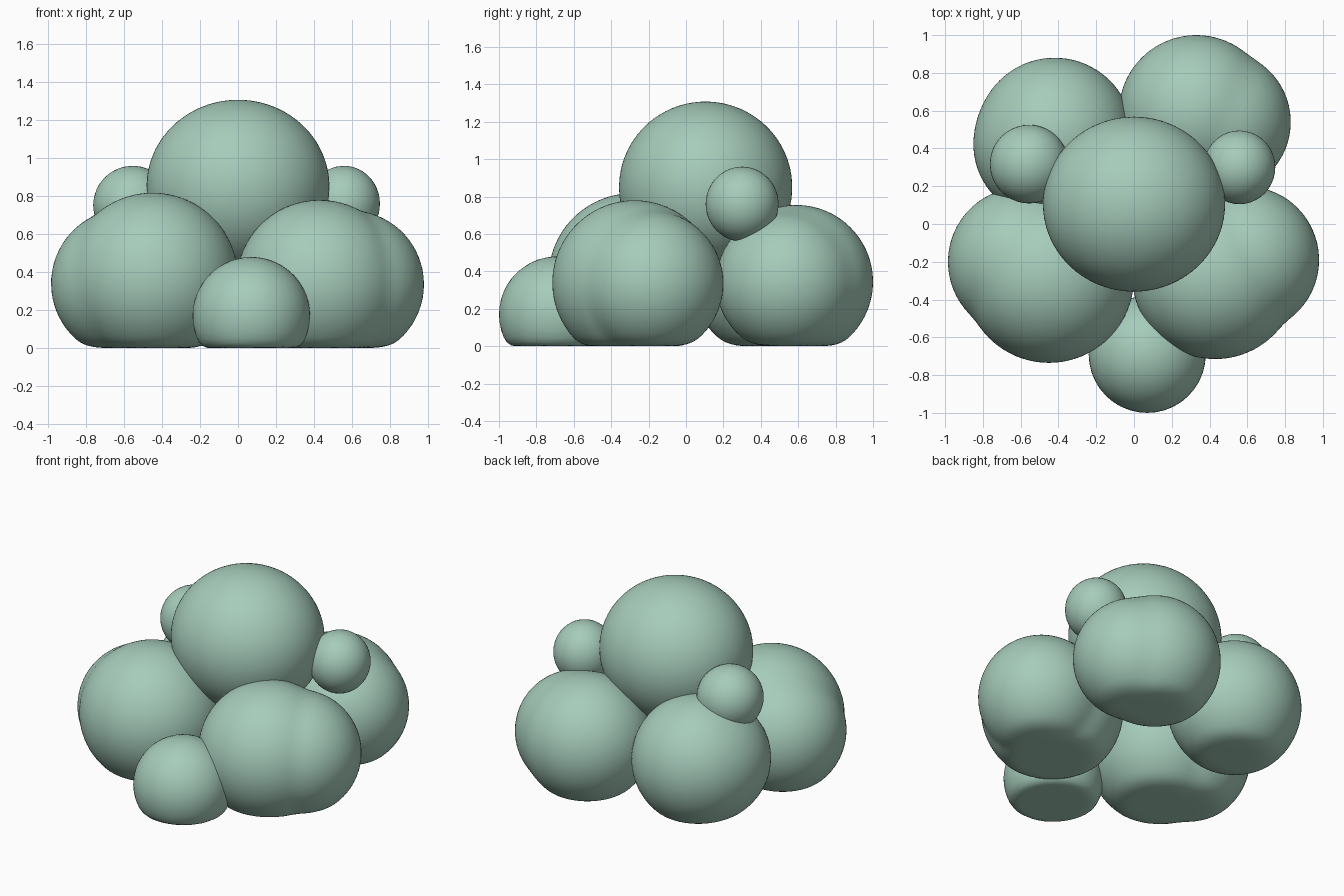
import bpy, bmesh, math
from mathutils import Vector

if "Cube" in bpy.data.objects:
    bpy.data.objects.remove(bpy.data.objects["Cube"])

green = bpy.data.materials.new("sage_green")
green.diffuse_color = (0.381, 0.604, 0.497, 1)
green.use_nodes = True
green.node_tree.nodes["Principled BSDF"].inputs["Base Color"].default_value = green.diffuse_color


def smooth_max(a, b, k):
    h = max(k - abs(a - b), 0) / k
    return max(a, b) + h * h * k / 4


def exit_distance(origin, d, centre, radii):
    # distance from an inner point to an ellipsoid's surface along d
    o = Vector([(origin[i] - centre[i]) / radii[i] for i in range(3)])
    v = Vector([d[i] / radii[i] for i in range(3)])
    a, b, c = v.dot(v), o.dot(v), o.dot(o) - 1
    return (-b + math.sqrt(max(b * b - a * c, 0))) / a


def blob(name, lumps, subdivisions=5, soft_floor=0.05):
    # one rounded mass: blended ellipsoids resting softly on the ground
    bm = bmesh.new()
    bmesh.ops.create_icosphere(bm, subdivisions=subdivisions, radius=1)
    origin = Vector(lumps[0][0])
    for v in bm.verts:
        d = v.co.normalized()
        r = exit_distance(origin, d, *lumps[0])
        for lump in lumps[1:]:
            r = smooth_max(r, exit_distance(origin, d, *lump), 0.02)
        p = origin + d * r
        if p.z < soft_floor:
            p.z = max(p.z + soft_floor, 0) ** 2 / (4 * soft_floor)
        v.co = p
    mesh = bpy.data.meshes.new(name)
    bm.to_mesh(mesh)
    bm.free()
    mesh.materials.append(green)
    for f in mesh.polygons:
        f.use_smooth = True
    bpy.context.collection.objects.link(bpy.data.objects.new(name, mesh))


def ball(x, y, z, r):
    return ((x, y, z), (r, r, r))


# large lower masses, each with a side bulge
blob("front_left_mass", [ball(-0.45, -0.285, 0.368, 0.45), ball(-0.59, -0.20, 0.34, 0.395)])
blob("front_right_mass", [ball(0.43, -0.275, 0.34, 0.44), ball(0.59, -0.19, 0.335, 0.39)])
blob("back_left_mass", [ball(-0.42, 0.465, 0.35, 0.415), ball(-0.46, 0.42, 0.35, 0.39)])
blob("back_right_mass", [ball(0.33, 0.59, 0.345, 0.41), ball(0.45, 0.54, 0.34, 0.38)])

# crown and small masses
blob("top_mass", [((0, 0.105, 0.85), (0.482, 0.463, 0.458))])
blob("front_small_mass", [ball(0.07, -0.69, 0.17, 0.31)], 4)
blob("upper_left_small_mass", [ball(-0.555, 0.317, 0.752, 0.208)], 4)
blob("upper_right_small_mass", [((0.558, 0.30, 0.76), (0.19, 0.195, 0.2))], 4)
